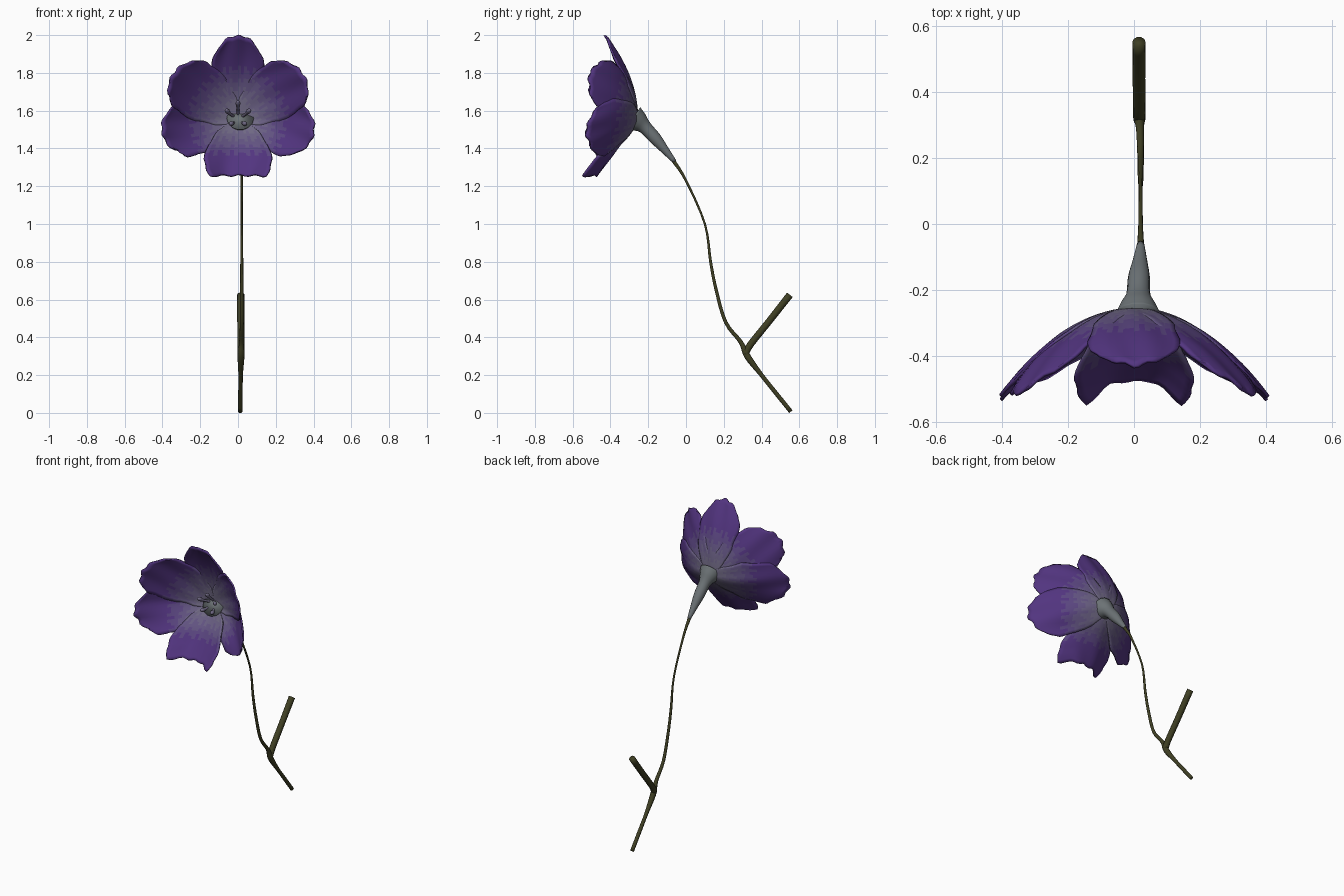
import bpy, bmesh, math
from mathutils import Vector

if "Cube" in bpy.data.objects:
    bpy.data.objects.remove(bpy.data.objects["Cube"])


def material(name, rgb):
    m = bpy.data.materials.new(name)
    m.diffuse_color = (*rgb, 1)
    m.use_nodes = True
    m.node_tree.nodes["Principled BSDF"].inputs["Base Color"].default_value = m.diffuse_color
    return m


CALYX = material("calyx_grey_green", (0.15, 0.17, 0.18))
GREEN = material("stem_green", (0.05, 0.05, 0.017))
PALE, DEEP = (0.16, 0.14, 0.23), (0.085, 0.035, 0.215)
SHADES = [material(f"petal_shade_{i}", [p + (d - p) * i / 4 for p, d in zip(PALE, DEEP)])
          for i in range(5)]


def finish(name, bm, mats):
    bmesh.ops.recalc_face_normals(bm, faces=bm.faces)
    me = bpy.data.meshes.new(name)
    bm.to_mesh(me)
    bm.free()
    for m in mats:
        me.materials.append(m)
    for p in me.polygons:
        p.use_smooth = True
    ob = bpy.data.objects.new(name, me)
    bpy.context.collection.objects.link(ob)
    return ob


def interp(table, t):
    for (a, fa), (b, fb) in zip(table, table[1:]):
        if t <= b:
            return fa + (fb - fa) * (t - a) / (b - a)
    return table[-1][1]


def smooth_path(pts, steps=4):
    """Catmull-Rom through (x, y, z, radius) points."""
    p = [Vector(q) for q in pts]
    p = [2 * p[0] - p[1]] + p + [2 * p[-1] - p[-2]]
    out = []
    for i in range(1, len(p) - 2):
        a, b, c, d = p[i - 1:i + 3]
        for s in range(steps):
            t = s / steps
            out.append(0.5 * (2 * b + (c - a) * t + (2 * a - 5 * b + 4 * c - d) * t * t
                              + (3 * b - a - 3 * c + d) * t ** 3))
    return out + [p[-2]]


def tube(name, pts, mat, sides=10):
    path = smooth_path(pts)
    bm = bmesh.new()
    rings = []
    for i, q in enumerate(path):
        d = (path[min(i + 1, len(path) - 1)] - path[max(i - 1, 0)]).to_3d().normalized()
        side = Vector((1, 0, 0))
        side = (side - d * side.dot(d)).normalized()
        up = d.cross(side)
        rings.append([bm.verts.new(q.to_3d() + q[3] * (side * math.cos(a) + up * math.sin(a)))
                      for a in (2 * math.pi * k / sides for k in range(sides))])
    for r, s in zip(rings, rings[1:]):
        for k in range(sides):
            j = (k + 1) % sides
            bm.faces.new((r[k], r[j], s[j], s[k]))
    bm.faces.new(rings[0])
    bm.faces.new(rings[-1])
    return finish(name, bm, [mat])


WIDTH = [(0, 0.2), (0.2, 0.6), (0.45, 0.9), (0.7, 1), (0.87, 0.98), (1, 0.8)]


def bowl(x, dz):
    """Depth of the shared flower bowl behind the rim."""
    if dz > 0:
        return -0.258 - 1.65 * x * x - 0.84 * dz * dz
    return -0.258 - 1.65 * x * x + 0.72 * dz * min(1, 0.5 - 4 * dz) * (1 - min(1, 5 * x * x))


def petal(name, angle, length, half_w, curl, blunt, lift, nu=20, nv=16):
    """Petal radiating from the throat, draped on the bowl and facing -y."""
    a = math.radians(angle)
    ca, sa = math.cos(a), math.sin(a)
    bm = bmesh.new()
    grid = []
    for i in range(nu + 1):
        u = i / nu
        row = []
        for j in range(nv + 1):
            v = 2 * j / nv - 1
            r = length * u * (1 - blunt * u * abs(v) ** 2.5)
            r += 0.005 * u ** 3 * math.sin(11 * v + angle)
            w = half_w * interp(WIDTH, u) * v * (1 + 0.03 * math.sin(16 * u + angle))
            x, dz = ca * r - sa * w, sa * r + ca * w
            y = bowl(x, dz) - lift * u - curl * v * v * u + 0.005 * u * math.sin(7 * v + 5 * u)
            row.append(bm.verts.new((x, y, 1.55 + dz)))
        grid.append(row)
    for i in range(nu):
        for j in range(nv):
            f = bm.faces.new((grid[i][j], grid[i][j + 1], grid[i + 1][j + 1], grid[i + 1][j]))
            f.material_index = max(0, min(4, int(8 * i / nu - 0.6 + 0.4 * math.sin(2.4 * j))))
    ob = finish(name, bm, SHADES)
    mod = ob.modifiers.new("thickness", 'SOLIDIFY')
    mod.thickness = 0.01
    mod.offset = 0
    return ob


# Petals: one on top, two pairs at the sides, one trough-shaped below
petal("top_petal", 90, 0.445, 0.135, 0.0, 0.16, 0.0)
petal("bottom_petal", -90, 0.293, 0.178, 0.06, -0.01, 0.0)
for side, mirror in (("right", False), ("left", True)):
    for nm, ang, ln, w, blunt, lift in (("upper", 36.5, 0.42, 0.152, 0.15, 0.006),
                                        ("lower", -9, 0.405, 0.15, 0.17, -0.004)):
        petal(f"{nm}_{side}_petal", 180 - ang if mirror else ang, ln, w, 0.0, blunt, lift)

# Stamens in the throat
for k in range(5):
    a = math.radians(90 + 72 * k)
    c, s = math.cos(a), math.sin(a)
    tube(f"stamen_{k + 1}", [(0.02 * c, -0.26, 1.56 + 0.02 * s, 0.008),
                             (0.045 * c, -0.3, 1.57 + 0.045 * s, 0.008),
                             (0.06 * c, -0.325, 1.58 + 0.06 * s, 0.013),
                             (0.065 * c, -0.34, 1.585 + 0.065 * s, 0.006)], SHADES[0], 8)

# Calyx: swollen tube behind the flower, flaring into the petals
tube("calyx", [(0.012, -0.28, 1.56, 0.072), (0.012, -0.25, 1.54, 0.056),
               (0.013, -0.215, 1.51, 0.037), (0.015, -0.16, 1.45, 0.033),
               (0.018, -0.11, 1.39, 0.022), (0.02, -0.06, 1.33, 0.011)], CALYX, 14)

# Thin curved stem and its cut side branch
tube("stem", [(0.02, -0.07, 1.34, 0.011), (0.02, 0.0, 1.23, 0.007), (0.02, 0.1, 1.0, 0.006),
              (0.02, 0.13, 0.8, 0.008), (0.02, 0.16, 0.65, 0.009), (0.02, 0.21, 0.48, 0.01),
              (0.018, 0.29, 0.375, 0.012), (0.016, 0.325, 0.3, 0.018), (0.014, 0.4, 0.2, 0.012),
              (0.013, 0.48, 0.1, 0.012), (0.012, 0.555, 0.007, 0.012)], GREEN)
tube("side_branch", [(0.016, 0.315, 0.31, 0.018), (0.016, 0.34, 0.36, 0.019),
                     (0.015, 0.44, 0.485, 0.019), (0.015, 0.55, 0.625, 0.02)], GREEN)
